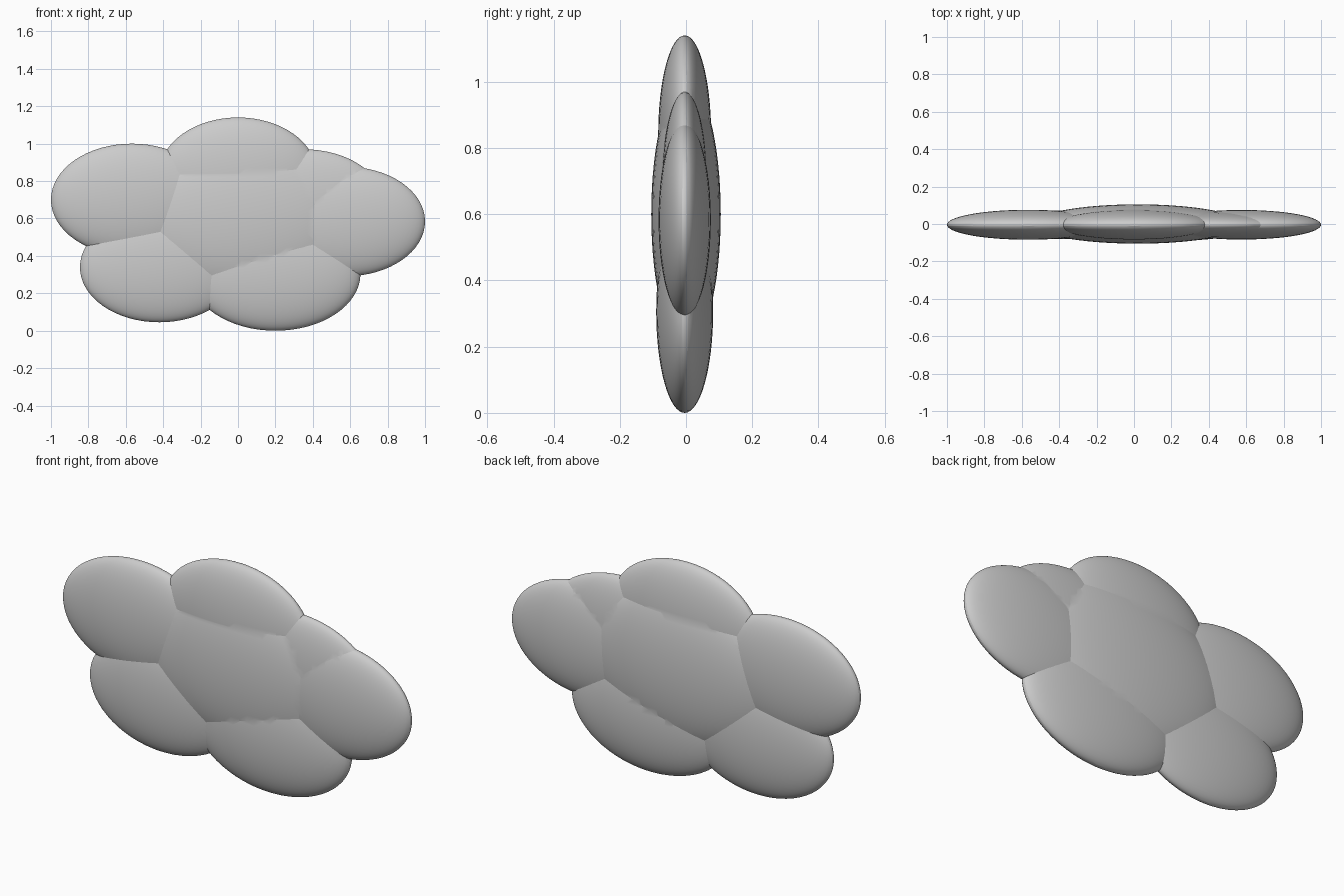
import bpy

if "Cube" in bpy.data.objects:
    bpy.data.objects.remove(bpy.data.objects["Cube"])

# Flattened puffs of the cloud: name, centre (x, y, z), radii (x, y, z)
PUFFS = [
    ("centre_puff", (0.02, 0.0, 0.60), (0.56, 0.105, 0.40)),
    ("left_puff", (-0.567, -0.004, 0.70), (0.433, 0.08, 0.30)),
    ("top_puff", (0.0, -0.004, 0.84), (0.42, 0.08, 0.30)),
    ("upper_right_puff", (0.35, -0.004, 0.68), (0.43, 0.069, 0.29)),
    ("right_puff", (0.575, -0.004, 0.584), (0.425, 0.079, 0.293)),
    ("lower_left_puff", (-0.42, -0.004, 0.34), (0.425, 0.077, 0.295)),
    ("lower_right_puff", (0.20, -0.004, 0.305), (0.455, 0.086, 0.305)),
]


def puff(name, centre, radii):
    bpy.ops.mesh.primitive_uv_sphere_add(segments=64, ring_count=32, radius=1,
                                         location=centre)
    ob = bpy.context.object
    ob.name = name
    ob.scale = radii
    bpy.ops.object.transform_apply(location=False, rotation=False, scale=True)
    bpy.ops.object.shade_smooth()
    return ob


# Merge the overlapping puffs into one outer skin
parts = [puff(*p) for p in PUFFS]
cloud = parts[0]
cloud.name = "cloud"
for part in parts[1:]:
    mod = cloud.modifiers.new("join_" + part.name, 'BOOLEAN')
    mod.operation = 'UNION'
    mod.solver = 'EXACT'
    mod.object = part
    bpy.context.view_layer.objects.active = cloud
    bpy.ops.object.modifier_apply(modifier=mod.name)
    bpy.data.objects.remove(part, do_unlink=True)

bpy.ops.object.select_all(action='DESELECT')
cloud.select_set(True)
bpy.context.view_layer.objects.active = cloud
bpy.ops.object.shade_smooth_by_angle(angle=0.26)
